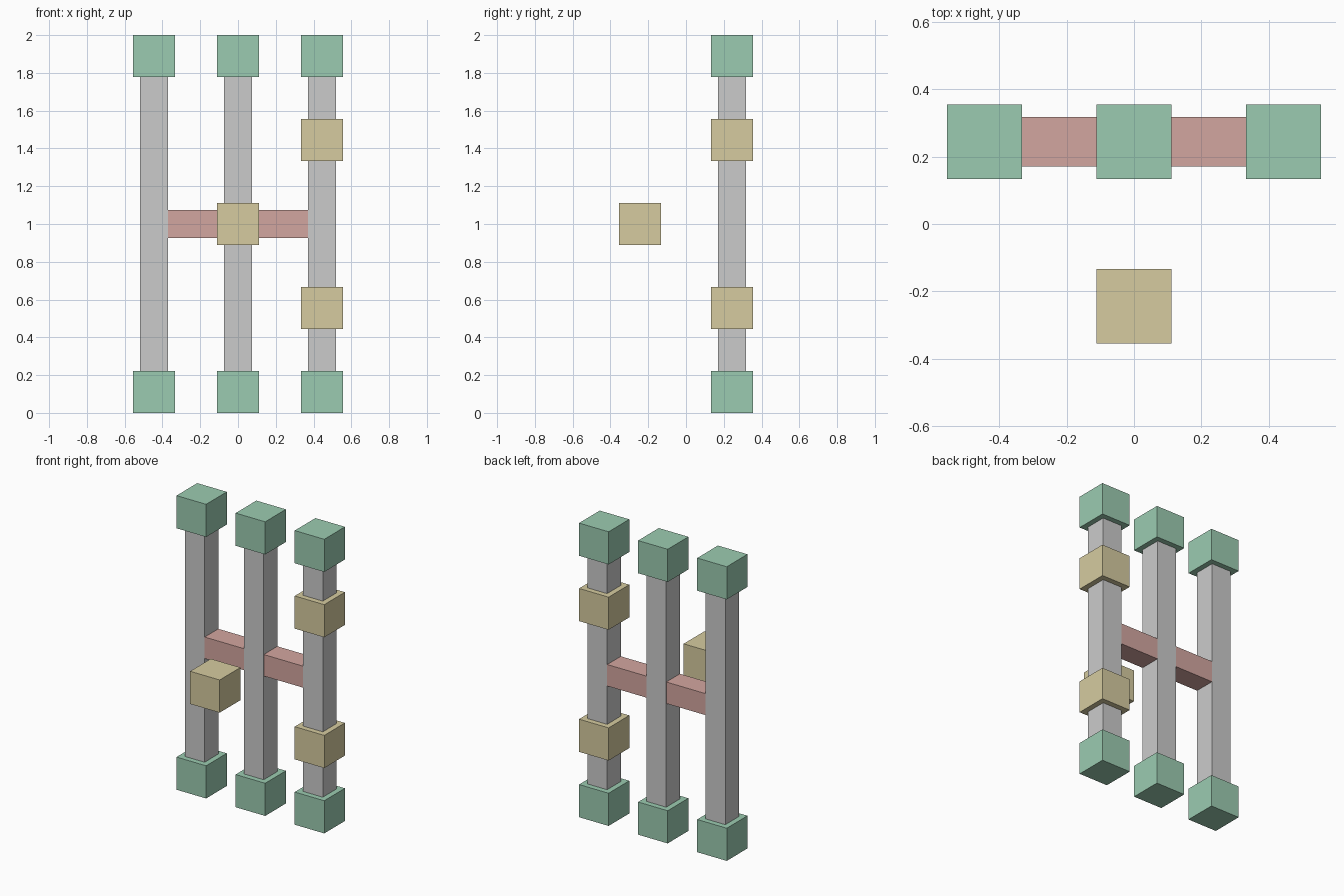
import bpy

if "Cube" in bpy.data.objects:
    bpy.data.objects.remove(bpy.data.objects["Cube"])

U = 2 / 54            # base unit: the model is 54 units tall
CUBE = 6 * U          # joint cube size
BAR = 4 * U           # post and rail thickness
GAP = 12 * U          # spacing between posts
Y = 6.6 * U           # offset of the post row from the centre


def material(name, rgb):
    m = bpy.data.materials.new(name)
    m.diffuse_color = (*rgb, 1)
    m.use_nodes = True
    m.node_tree.nodes["Principled BSDF"].inputs["Base Color"].default_value = m.diffuse_color
    return m


def box(name, centre, size, mat=None):
    bpy.ops.mesh.primitive_cube_add(size=1, location=centre)
    ob = bpy.context.object
    ob.name = name
    ob.scale = size
    bpy.ops.object.transform_apply(location=False, rotation=False, scale=True)
    if mat:
        ob.data.materials.append(mat)
    return ob


green = material("green", (0.33, 0.60, 0.44))
yellow = material("yellow", (0.67, 0.60, 0.35))
red = material("red", (0.65, 0.38, 0.35))
cube = (CUBE,) * 3

# Three posts, each with a green cube at both ends
for side, x in (("left", -GAP), ("middle", 0), ("right", GAP)):
    box(f"{side}_post", (x, Y, 1), (BAR, BAR, 2 - 2 * U))
    box(f"{side}_foot", (x, Y, CUBE / 2), cube, green)
    box(f"{side}_cap", (x, Y, 2 - CUBE / 2), cube, green)

# Red cross rail through the posts, a hair thinner so faces do not coincide
thin = BAR - 0.002
box("cross_rail", (0, Y, 1), (2 * GAP + thin, thin, thin), red)

# Yellow cubes: two on the right post, one free in front
box("lower_collar", (GAP, Y, 1 - GAP), cube, yellow)
box("upper_collar", (GAP, Y, 1 + GAP), cube, yellow)
box("front_cube", (0, -Y, 1), cube, yellow)
